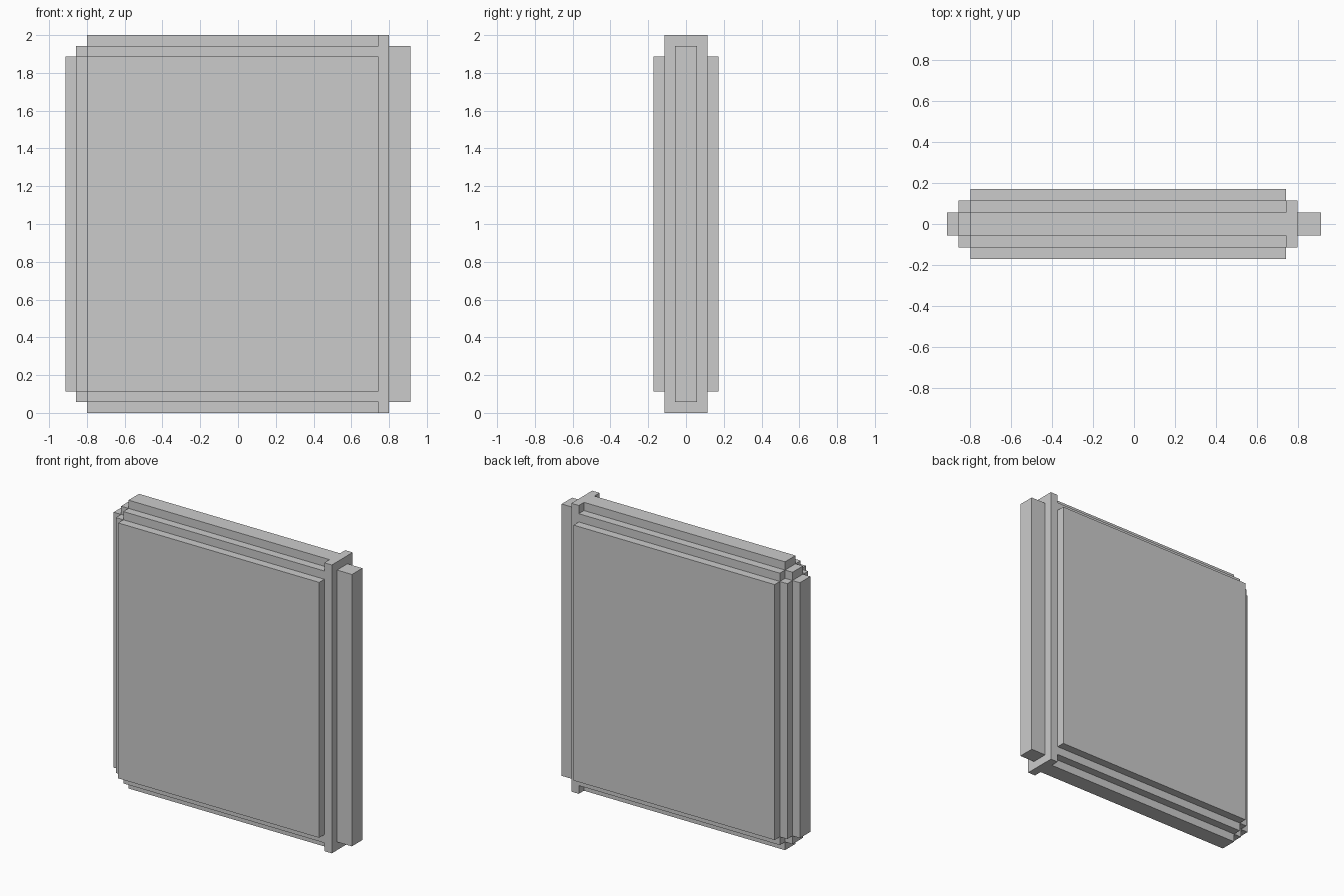
import bpy
import bmesh
from mathutils import Matrix, Vector

if "Cube" in bpy.data.objects:
    bpy.data.objects.remove(bpy.data.objects["Cube"])

U = 2 / 35  # one block step


def box(name, x, y, z):
    """Box from (min, max) ranges given in block steps."""
    lo, hi = (Vector(p) * U for p in zip(x, y, z))
    bm = bmesh.new()
    bmesh.ops.create_cube(bm, size=1, matrix=Matrix.Translation((lo + hi) / 2)
                          @ Matrix.Diagonal((*(hi - lo), 1)))
    mesh = bpy.data.meshes.new(name)
    bm.to_mesh(mesh)
    bm.free()
    obj = bpy.data.objects.new(name, mesh)
    bpy.context.collection.objects.link(obj)
    return obj


# Central slab, full height
box("core_slab", (-14, 13), (-1, 1), (0, 35))

# Stepped faces and edge strip, repeated on front and back
for side, s in (("front", -1), ("back", 1)):
    near, far = sorted((s, 2 * s)), sorted((2 * s, 3 * s))
    box(side + "_inner_panel", (-14, 13), near, (1, 34))
    box(side + "_outer_panel", (-14, 13), far, (2, 33))
    box(side + "_edge_strip", (-15, -14), near, (2, 33))

# Stepped open edge on the left
box("edge_core", (-15, -14), (-1, 1), (1, 34))
box("edge_rim", (-16, -15), (-1, 1), (2, 33))

# Cross plate and spine on the right
box("cross_plate", (13, 14), (-2, 2), (0, 35))
box("spine", (14, 16), (-1, 1), (1, 34))
